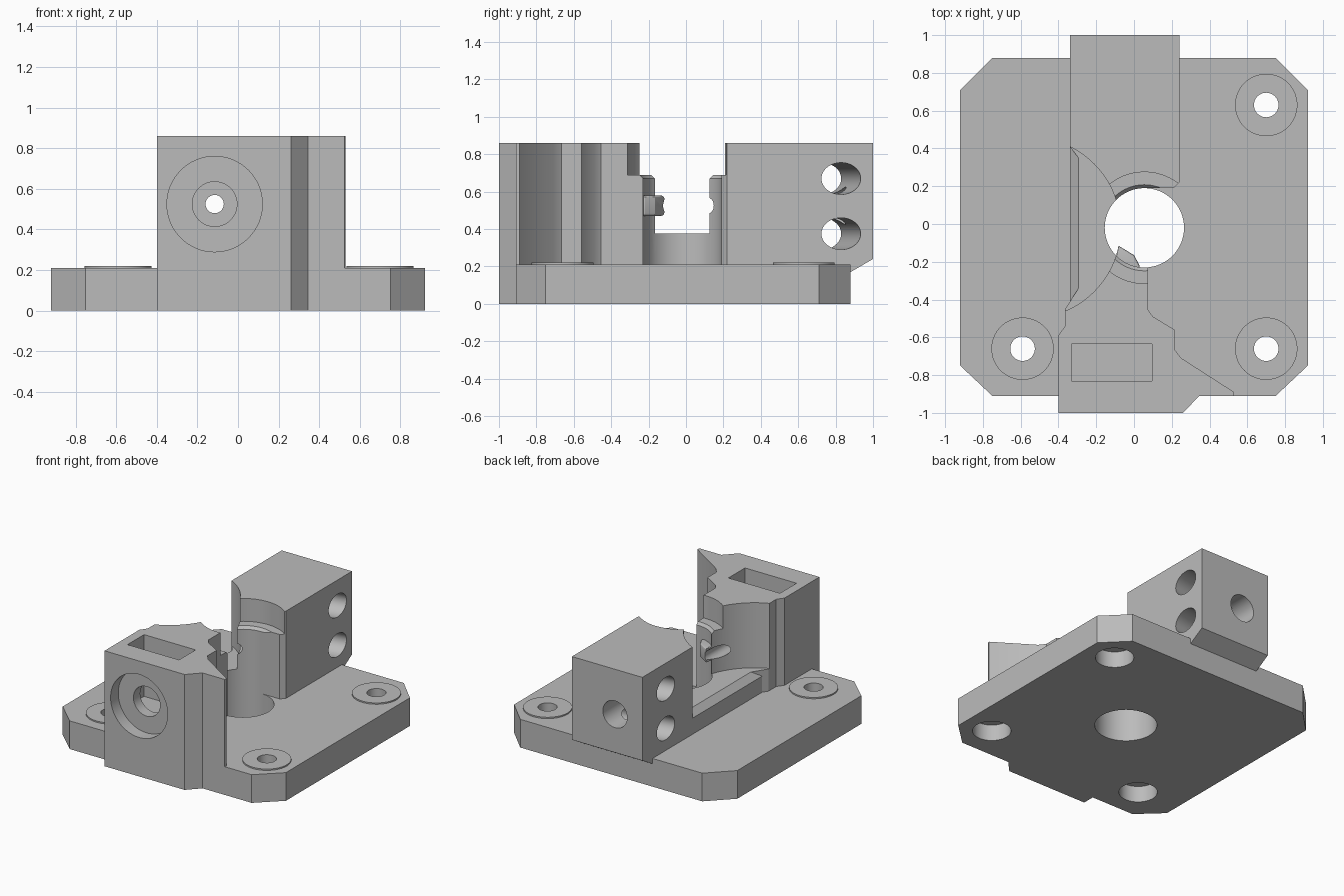
import bpy, bmesh, math
from mathutils import Matrix, Vector

if "Cube" in bpy.data.objects:
    bpy.data.objects.remove(bpy.data.objects["Cube"])

grey = bpy.data.materials.new("plain_grey")
grey.use_nodes = True
COLOUR = (0.5, 0.5, 0.5, 1)
grey.diffuse_color = COLOUR
grey.node_tree.nodes["Principled BSDF"].inputs["Base Color"].default_value = COLOUR


def finish(name, bm):
    bmesh.ops.recalc_face_normals(bm, faces=bm.faces)
    mesh = bpy.data.meshes.new(name)
    bm.to_mesh(mesh)
    bm.free()
    mesh.materials.append(grey)
    ob = bpy.data.objects.new(name, mesh)
    bpy.context.collection.objects.link(ob)
    return ob


def prism(name, points, lo, hi, axis="z"):
    """Extrude a closed outline along an axis: z takes (x,y), y takes (x,z), x takes (y,z)."""
    place = {"z": lambda a, b, t: (a, b, t),
             "y": lambda a, b, t: (a, t, b),
             "x": lambda a, b, t: (t, a, b)}[axis]
    bm = bmesh.new()
    face = bm.faces.new([bm.verts.new(place(a, b, lo)) for a, b in points])
    side = bmesh.ops.extrude_face_region(bm, geom=[face])["geom"]
    move = Vector(place(0, 0, hi - lo))
    bmesh.ops.translate(bm, vec=move, verts=[v for v in side if isinstance(v, bmesh.types.BMVert)])
    return finish(name, bm)


def circle(a, b, ra, rb=None, n=64):
    rb = rb or ra
    return [(a + ra * math.cos(2 * math.pi * i / n), b + rb * math.sin(2 * math.pi * i / n))
            for i in range(n)]


def lathe(name, centre, profile, n=64):
    """Revolve a (radius, z) profile about a vertical axis and cap both ends."""
    bm = bmesh.new()
    rings = [[bm.verts.new((x, y, z)) for x, y in circle(*centre, r, n=n)] for r, z in profile]
    for low, high in zip(rings, rings[1:]):
        for i in range(n):
            j = (i + 1) % n
            bm.faces.new((low[i], low[j], high[j], high[i]))
    bm.faces.new(rings[0][::-1])
    bm.faces.new(rings[-1])
    return finish(name, bm)


def cut(ob, cutters):
    bpy.context.view_layer.objects.active = ob
    for c in cutters:
        mod = ob.modifiers.new("cut", "BOOLEAN")
        mod.operation = "DIFFERENCE"
        mod.solver = "EXACT"
        mod.object = c
        bpy.ops.object.modifier_apply(modifier=mod.name)


# Main parts
base = prism("base_plate", [(-0.75, -0.91), (0.75, -0.91), (0.92, -0.75), (0.92, 0.71),
                            (0.75, 0.88), (-0.75, 0.88), (-0.92, 0.71), (-0.92, -0.75)], 0, 0.21)
front = prism("front_clamp_block", [
    (-0.40, -1.0), (0.26, -1.0), (0.345, -0.91), (0.525, -0.91), (0.53, -0.89), (0.25, -0.71),
    (0.215, -0.665), (0.215, -0.56), (0.10, -0.49), (0.075, -0.455), (0.075, -0.12),
    (-0.15, -0.12), (-0.365, -0.45), (-0.365, -0.54), (-0.40, -0.59)], 0, 0.86)
rear = prism("rear_clamp_block", [
    (-0.34, 1.0), (-0.34, 0.41), (-0.10, 0.10), (0.05, 0.10), (0.05, 0.19), (0.21, 0.19),
    (0.24, 0.22), (0.24, 1.0)], 0.1, 0.86)
wall = prism("low_wall", [(-0.34, 0.1), (0, 0.1), (0, 0.375), (-0.295, 0.375), (-0.34, 0.33)],
             -0.44, 0.42, "y")
nib = prism("guide_nib", [(-0.09, -0.11), (0.0, -0.165), (0.03, -0.22), (0.03, -0.26),
                          (-0.10, -0.26)], 0.47, 0.58)
bev = nib.modifiers.new("round", "BEVEL")
bev.width, bev.segments = 0.015, 3
bpy.context.view_layer.objects.active = nib
bpy.ops.object.modifier_apply(modifier="round")

# Cutters
BORE = (0.055, -0.02)
bore = lathe("bore_cutter", BORE, [(0.21, -0.2), (0.21, 0.67), (0.228, 0.69), (0.295, 0.69), (0.295, 1)])
arc = prism("side_arc_cutter", circle(-0.55, -0.02, 0.478, n=128), 0.375, 1.0)
screw = prism("screw_cutter", circle(-0.115, 0.525, 0.045, n=32), -1.2, 1.2, "y")
head = prism("screw_head_cutter", circle(-0.115, 0.525, 0.235), -1.2, -0.91, "y")
neck = prism("screw_neck_cutter", circle(-0.115, 0.525, 0.11), -1.0, -0.7, "y")
rear_bore = prism("rear_screw_cutter", circle(-0.115, 0.525, 0.10), 0.72, 1.2, "y")
slot = prism("slot_cutter", [(-0.33, -0.83), (0.095, -0.83), (0.095, -0.635), (-0.33, -0.635)], 0.40, 1.0)
under = prism("underside_cutter", [(0.88, 0), (1.1, 0), (1.1, 0.298), (0.88, 0.17)], -0.6, 0.6, "x")

# Slanted cross holes through the rear block
cross = []
for z in (0.67, 0.375):
    c = prism("cross_hole_cutter", circle(0.777, z, 0.105, 0.085, 48), -0.6, 0.6, "x")
    for v in c.data.vertices:
        v.co.y += (v.co.x + 0.05) * 0.18
    cross.append(c)

# Mounting bosses with holes recessed from below
spots = [(0.70, 0.63), (0.70, -0.66), (-0.59, -0.66)]
mounts = [lathe("mount_cutter", s, [(0.13, -0.1), (0.13, 0.12), (0.065, 0.12), (0.065, 0.4)], 48)
          for s in spots]
bosses = [prism("mount_boss_%d" % (i + 1), circle(*s, 0.165), 0.19, 0.22) for i, s in enumerate(spots)]

cut(base, [bore] + mounts)
cut(front, [bore, arc, head, neck, slot, screw])
cut(rear, [bore, arc, under, rear_bore, screw] + cross)
cut(wall, [bore])
cut(nib, [arc, screw])
for b, m in zip(bosses, mounts):
    cut(b, [m])

for c in [bore, arc, screw, head, neck, rear_bore, slot, under] + cross + mounts:
    bpy.data.objects.remove(c)

# Smooth curved walls, sharp edges kept
bpy.ops.object.select_all(action="DESELECT")
for ob in [base, front, rear, wall, nib] + bosses:
    ob.select_set(True)
bpy.context.view_layer.objects.active = base
bpy.ops.object.shade_smooth_by_angle(angle=math.radians(25))
